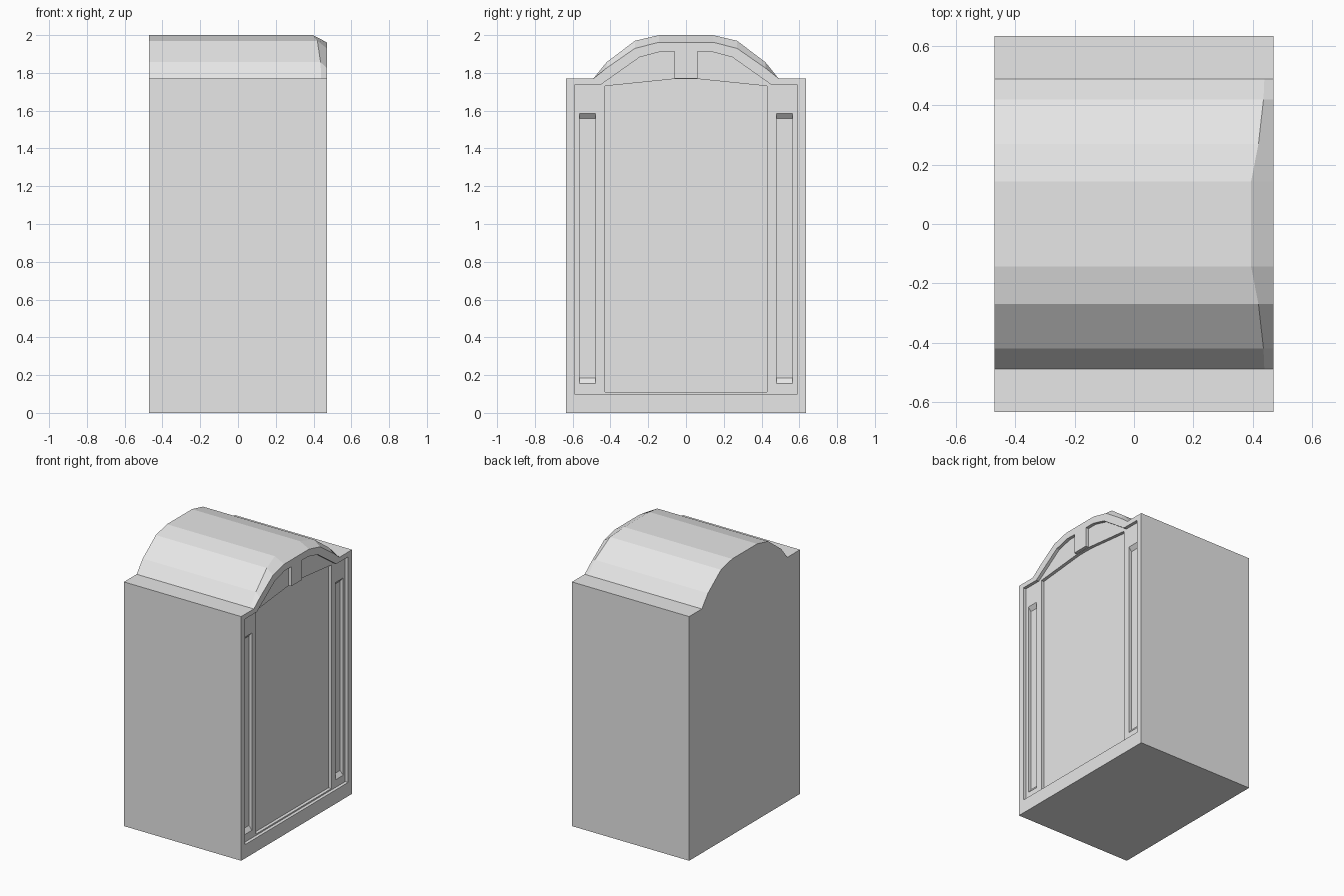
import bpy
import bmesh

cube = bpy.data.objects.get("Cube")
if cube:
    bpy.data.objects.remove(cube, do_unlink=True)

HALF_X, HALF_Y, SHOULDER = 0.47, 0.635, 1.77
FRAME_DEPTH, DOOR_DEPTH = 0.023, 0.046

grey = bpy.data.materials.new("light grey")
grey.use_nodes = True
grey.diffuse_color = (0.8, 0.8, 0.8, 1)
grey.node_tree.nodes["Principled BSDF"].inputs["Base Color"].default_value = (0.8, 0.8, 0.8, 1)


def mirrored(half):
    """Close a left-half outline of (y, z, ...) points by mirroring it in y."""
    return half + [(-p[0],) + tuple(p[1:]) for p in reversed(half)]


def loft(name, rings):
    """Solid through rings of equal point count, capped at both ends."""
    bm = bmesh.new()
    loops = [[bm.verts.new(p) for p in ring] for ring in rings]
    count = len(loops[0])
    for a, b in zip(loops, loops[1:]):
        for i in range(count):
            j = (i + 1) % count
            bm.faces.new((a[i], a[j], b[j], b[i]))
    bm.faces.new(loops[0])
    bm.faces.new(loops[-1])
    bmesh.ops.recalc_face_normals(bm, faces=bm.faces)
    mesh = bpy.data.meshes.new(name)
    bm.to_mesh(mesh)
    bm.free()
    mesh.materials.append(grey)
    obj = bpy.data.objects.new(name, mesh)
    bpy.context.collection.objects.link(obj)
    return obj


def carve(target, name, inner, depth, outer=None):
    """Cut an outline into the +x face; a different outer outline slopes the walls."""
    outer = outer or inner
    rings = [[(HALF_X - depth, y, z) for y, z in inner],
             [(HALF_X, y, z) for y, z in outer],
             [(HALF_X + 0.1, y, z) for y, z in outer]]
    cutter = loft(name, rings)
    cutter.hide_render = True
    mod = target.modifiers.new(name, 'BOOLEAN')
    mod.operation = 'DIFFERENCE'
    mod.solver = 'EXACT'
    mod.object = cutter
    bpy.context.view_layer.objects.active = target
    bpy.ops.object.modifier_apply(modifier=name)
    bpy.data.objects.remove(cutter, do_unlink=True)


# Body with arched roof: y, z, x where the chamfer starts, z at the front lip
body_half = [
    (-HALF_Y, 0, 0.44, 0),
    (-HALF_Y, SHOULDER, 0.44, SHOULDER),
    (-0.49, SHOULDER, 0.44, SHOULDER),
    (-0.42, 1.857, 0.437, 1.826),
    (-0.27, 1.97, 0.42, 1.93),
    (-0.143, 2.0, 0.395, 1.962),
]
outline = mirrored(body_half)
body = loft("arched_cabinet", [
    [(-HALF_X, y, z) for y, z, x, lip in outline],
    [(x, y, z) for y, z, x, lip in outline],
    [(HALF_X, y, lip) for y, z, x, lip in outline],
])

# Framed recess, leaving the short centre post standing
carve(body, "frame_recess", mirrored([
    (-0.59, 0.10), (-0.59, 1.735), (-0.455, 1.735), (-0.245, 1.883),
    (-0.135, 1.912), (-0.06, 1.912), (-0.06, SHOULDER),
]), FRAME_DEPTH)

# Deeper door panel with a shallow peaked head
carve(body, "door_recess", mirrored([
    (-0.43, 0.11), (-0.43, 1.73), (-0.06, 1.768),
]), DOOR_DEPTH)


# Flutes in the side pilasters, with sloping ends
def rectangle(y0, y1, z0, z1):
    return [(y0, z0), (y0, z1), (y1, z1), (y1, z0)]


for side in (-1, 1):
    # the wall slope starts at the front plane, so the outer ends run longer
    carve(body, "flute", rectangle(side * 0.565, side * 0.48, 0.185, 1.558), DOOR_DEPTH,
          rectangle(side * 0.565, side * 0.48, 0.125, 1.612))
